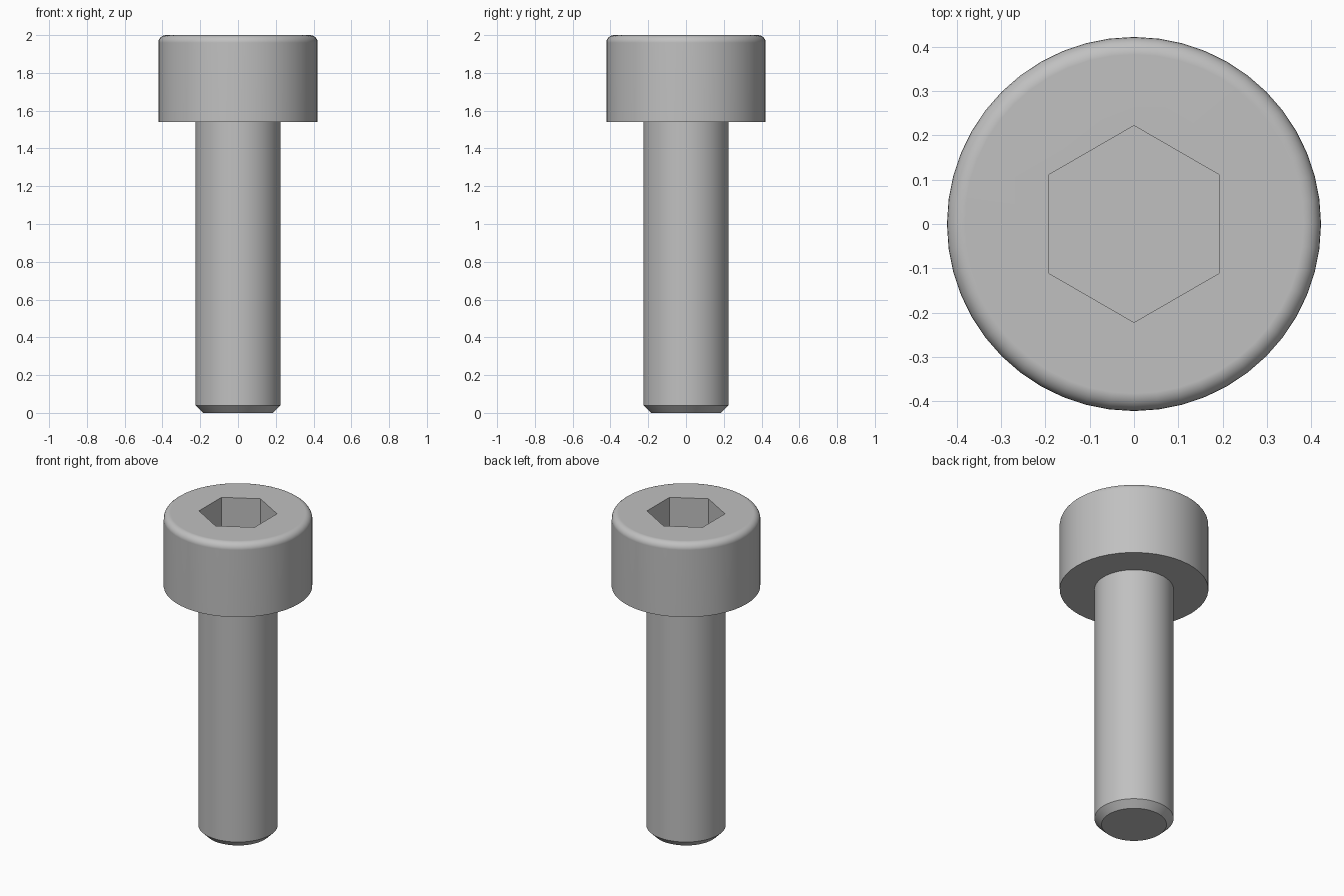
import bpy, bmesh
from math import sin, cos, pi, radians

cube = bpy.data.objects.get("Cube")
if cube:
    bpy.data.objects.remove(cube, do_unlink=True)

SEGMENTS = 48
HEAD_R, SHANK_R, SHANK_TOP, TOP = 0.422, 0.225, 1.54, 2.0
FILLET, CHAMFER = 0.04, 0.04
SOCKET_R, SOCKET_DEPTH = 0.222, 0.23

steel = bpy.data.materials.new("steel_grey")
steel.use_nodes = True
colour = (0.53, 0.53, 0.53, 1)
steel.diffuse_color = colour
steel.node_tree.nodes["Principled BSDF"].inputs["Base Color"].default_value = colour


def add_object(name, bm):
    mesh = bpy.data.meshes.new(name)
    bm.to_mesh(mesh)
    bm.free()
    obj = bpy.data.objects.new(name, mesh)
    bpy.context.collection.objects.link(obj)
    mesh.materials.append(steel)
    return obj


def lathe(name, profile, cap_top=True):
    """Stack a ring for each (radius, z) point, join them and cap the ends."""
    bm = bmesh.new()
    rings = []
    for r, z in profile:
        angles = [2 * pi * i / SEGMENTS for i in range(SEGMENTS)]
        rings.append([bm.verts.new((r * cos(a), r * sin(a), z)) for a in angles])
    for low, high in zip(rings, rings[1:]):
        for i in range(SEGMENTS):
            j = (i + 1) % SEGMENTS
            bm.faces.new((low[i], low[j], high[j], high[i]))
    bm.faces.new(rings[0][::-1])
    if cap_top:
        bm.faces.new(rings[-1])
    return add_object(name, bm)


def activate(obj):
    bpy.ops.object.select_all(action="DESELECT")
    obj.select_set(True)
    bpy.context.view_layer.objects.active = obj


def smooth(obj):
    activate(obj)
    bpy.ops.object.shade_smooth_by_angle(angle=radians(30))
    weighted = obj.modifiers.new("flat_face_normals", "WEIGHTED_NORMAL")
    weighted.keep_sharp = True


# Shank with a chamfered tip
shank = lathe("shank", [(SHANK_R - CHAMFER, 0), (SHANK_R, CHAMFER),
                        (SHANK_R, SHANK_TOP)], cap_top=False)

# Cylindrical head with a rounded top rim
rim = [(HEAD_R - FILLET + FILLET * cos(a), TOP - FILLET + FILLET * sin(a))
       for a in (pi / 2 * i / 6 for i in range(7))]
head = lathe("head", [(HEAD_R, SHANK_TOP)] + rim)

# Hexagonal socket, corners towards front and back
bpy.ops.mesh.primitive_cylinder_add(
    vertices=6, radius=SOCKET_R, depth=2 * SOCKET_DEPTH, location=(0, 0, TOP))
cutter = bpy.context.object
cutter.name = "socket_cutter"
cutter.hide_render = True
cutter.data.materials.append(steel)
cut = head.modifiers.new("hex_socket", "BOOLEAN")
cut.object = cutter
cut.operation = "DIFFERENCE"
cut.solver = "EXACT"
activate(head)
bpy.ops.object.modifier_apply(modifier=cut.name)
bpy.data.objects.remove(cutter, do_unlink=True)

for part in (shank, head):
    smooth(part)
